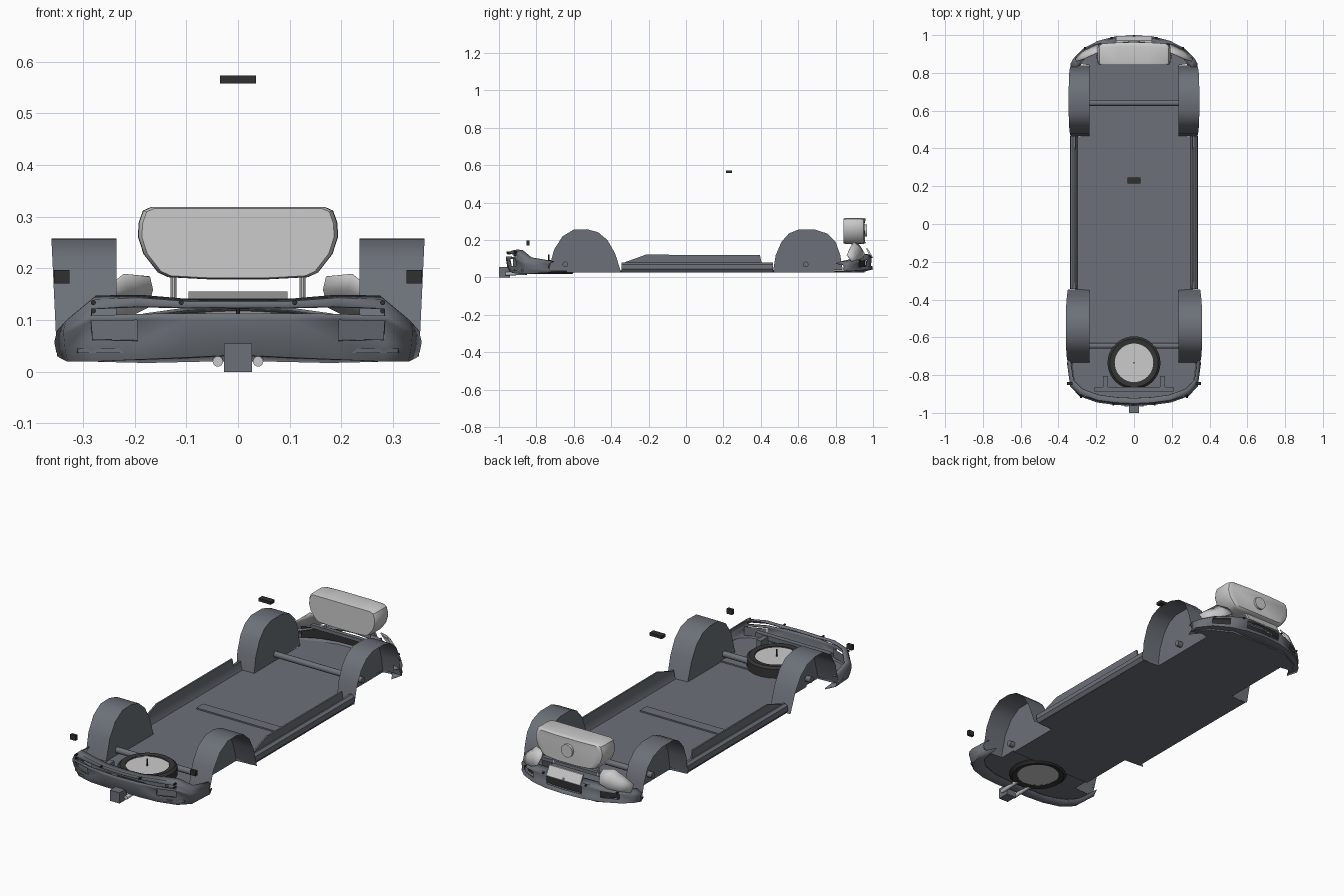
import bpy, math
from mathutils import Vector

if "Cube" in bpy.data.objects:
    bpy.data.objects.remove(bpy.data.objects["Cube"])


def material(name, color):
    m = bpy.data.materials.new(name)
    m.diffuse_color = (*color, 1)
    m.use_nodes = True
    m.node_tree.nodes["Principled BSDF"].inputs["Base Color"].default_value = m.diffuse_color
    return m


BODY = material("body_grey", (0.15, 0.165, 0.19))
BLACK = material("black", (0.03, 0.03, 0.03))
RUBBER = material("rubber", (0.035, 0.035, 0.035))


def make(name, verts, faces, mat=None, mirror=False, thick=0, smooth=True, angle=35):
    me = bpy.data.meshes.new(name)
    me.from_pydata(verts, [], faces)
    me.update()
    ob = bpy.data.objects.new(name, me)
    bpy.context.collection.objects.link(ob)
    if mat:
        me.materials.append(mat)
    if mirror:
        ob.modifiers.new("mirror", 'MIRROR').merge_threshold = 0.0005
    if thick:
        s = ob.modifiers.new("thickness", 'SOLIDIFY')
        s.thickness, s.offset = thick, 0
    if smooth:
        bpy.ops.object.select_all(action='DESELECT')
        ob.select_set(True)
        bpy.context.view_layer.objects.active = ob
        bpy.ops.object.shade_smooth_by_angle(angle=math.radians(angle))
    return ob


def box(name, x, y, z, mat=None, mirror=False):
    v = [(a, b, c) for a in x for b in y for c in z]
    f = [(0, 1, 3, 2), (4, 6, 7, 5), (0, 4, 5, 1), (2, 3, 7, 6), (0, 2, 6, 4), (1, 5, 7, 3)]
    return make(name, v, f, mat, mirror, smooth=False)


def loft(name, rings, mat=None, mirror=False, caps=True, closed=True, thick=0):
    n = len(rings[0])
    v = [p for r in rings for p in r]
    f = [(i * n + j, i * n + (j + 1) % n, (i + 1) * n + (j + 1) % n, (i + 1) * n + j)
         for i in range(len(rings) - 1) for j in range(n if closed else n - 1)]
    if caps:
        f += [tuple(reversed(range(n))), tuple(range((len(rings) - 1) * n, len(rings) * n))]
    return make(name, v, f, mat, mirror, thick)


def tube(name, a, b, r, mat=None, mirror=False, n=20):
    a, b = Vector(a), Vector(b)
    q = (b - a).to_track_quat('Z', 'Y')
    ring = [q @ Vector((r * math.cos(2 * math.pi * k / n), r * math.sin(2 * math.pi * k / n), 0))
            for k in range(n)]
    return loft(name, [[a + p for p in ring], [b + p for p in ring]], mat, mirror)


def slab(name, half, z0, z1, mat):
    outline = half + [(-x, y) for x, y in reversed(half)]
    return loft(name, [[(x, y, z) for x, y in outline] for z in (z0, z1)], mat)


# floor pan: main section between and beside the wheels, plus rear deck
slab("floor_pan", [(.235, -.64), (.235, -.35), (.32, -.345), (.325, .46), (.235, .47),
                   (.235, .84), (.30, .85), (.27, .90), (.16, .955)], .027, .038, BODY)
slab("rear_deck", [(.25, -.92), (.31, -.88), (.33, -.735), (.235, -.73), (.235, -.62)],
     .036, .045, BODY)
box("floor_crossmember", (-.23, .23), (-.01, .045), (.036, .045), BODY)


# wheel arches: curved roof strip closed by an inner wall
def arch(name, prof, x0, x1):
    n = len(prof)
    v = [(x0, y, z) for y, z in prof]
    v += [(x1 - .012 * (1 - z / .255), y, z) for y, z in prof]
    f = [(i, i + 1, n + i + 1, n + i) for i in range(n - 1)] + [tuple(range(n))]
    make(name, v, f, BODY, mirror=True, angle=40)


arch("front_wheel_arch", [(.465, .03), (.48, .12), (.51, .19), (.55, .235), (.60, .256),
                          (.69, .256), (.755, .235), (.80, .19), (.825, .12), (.838, .04)], .235, .346)
arch("rear_wheel_arch", [(-.347, .03), (-.38, .13), (-.42, .2), (-.47, .242), (-.53, .258),
                         (-.60, .256), (-.66, .22), (-.705, .15), (-.735, .04)], .235, .361)

# sills with raised inner flange
sec = [(.295, .03), (.325, .028), (.338, .045), (.335, .07), (.322, .08), (.31, .08), (.305, .045)]
loft("sill", [[(x, y, z) for x, z in sec] for y in (-.345, .465)], BODY, mirror=True)
fl = [(-.345, .075), (-.215, .122), (.395, .12), (.405, .075)]
loft("sill_flange", [[(x, y, z) for y, z in fl] for x in (.308, .316)], BODY, mirror=True)

# axle tubes
tube("front_axle_tube", (-.24, .64, .07), (.24, .64, .07), .015, BODY)
tube("rear_axle_tube", (-.24, -.645, .07), (.24, -.645, .07), .015, BODY)
for nm, y in (("front", .64), ("rear", -.645)):
    tube(nm + "_axle_stub", (.23, y, .07), (.262, y, .07), .015, BODY, mirror=True)

# spare wheel lying flat
tyre = [(.102, .025), (.128, .02), (.14, .03), (.14, .083), (.128, .093), (.102, .09)]
N = 40
loft("spare_tyre", [[(r * math.cos(2 * math.pi * k / N), -.735 + r * math.sin(2 * math.pi * k / N), z)
                     for k in range(N)] for r, z in tyre], RUBBER, caps=False)
tube("spare_wheel_disc", (0, -.735, .026), (0, -.735, .086), .102, n=N)
tube("spare_wheel_bolt", (0, -.735, .08), (0, -.735, .122), .004, BLACK, n=8)


# bumpers: mirrored curved shells made of rows, with openings left out
def bumper(name, plan, rows, holes):
    n = len(plan)
    v = [(x * (1 - k), y * (1 - k), z) for k, zs in rows for (x, y), z in zip(plan, zs)]
    f = [(i * n + j, i * n + j + 1, (i + 1) * n + j + 1, (i + 1) * n + j)
         for i in range(len(rows) - 1) for j in range(n - 1) if (i, j) not in holes]
    make(name, v, f, BODY, mirror=True, thick=.006, angle=50)


bumper("rear_bumper",
       [(0, -.96), (.10, -.955), (.195, -.942), (.285, -.91), (.335, -.86), (.352, -.735)],
       [(.04, (.138, .138, .146, .145, .105, .085)),
        (.012, (.134, .134, .141, .138, .097, .078)),
        (.006, (.124, .124, .126, .122, .088, .068)),
        (.0, (.113, .113, .112, .108, .08, .06)),
        (.0, (.100, .100, .100, .098, .072, .055)),
        (.008, (.055, .055, .060, .062, .045, .04)),
        (.02, (.035, .03, .026, .022, .022, .03)),
        (.09, (.024, .022, .02, .022, .025, .03))],
       {(2, 0), (2, 1), (2, 2), (4, 2)})
bumper("front_bumper",
       [(0, .997), (.10, .99), (.19, .967), (.27, .925), (.315, .88), (.335, .845)],
       [(.05, (.125, .122, .11, .095, .085, .075)),
        (.008, (.12, .117, .105, .09, .08, .07)),
        (.0, (.105, .103, .094, .082, .072, .06)),
        (.004, (.062, .062, .06, .055, .05, .045)),
        (.0, (.045, .044, .042, .04, .036, .036)),
        (.06, (.03, .03, .03, .03, .03, .032))],
       {(2, 0), (2, 2)})

# recessed panels behind the bumper openings
loft("rear_lamp_pocket", [[(.19, -.925, z), (.29, -.885, z)] for z in (.058, .104)],
     BODY, mirror=True, caps=False, closed=False)
loft("front_intake_panel", [[(0, .96, z), (.10, .955, z), (.19, .935, z), (.27, .895, z)]
                            for z in (.05, .106)], BLACK, mirror=True, caps=False, closed=False)

# parking sensors
for i, (x, y, z) in enumerate([(.11, -.955, .134), (.28, -.915, .134), (.28, -.915, .118),
                               (.12, .984, .112), (.26, .93, .09)]):
    s = math.copysign(1, y)
    tube("parking_sensor_%d" % i, (x, y - s * .012, z), (x, y + s * .006, z), .005, BLACK, True, 10)

# rear crash bar, brackets, tow block and exhausts
box("rear_crash_bar", (-.21, .21), (-.888, -.862), (.08, .105), BODY)
box("rear_bar_bracket", (.138, .164), (-.865, -.805), (.045, .10), BODY, mirror=True)
box("tow_block", (-.027, .027), (-1.0, -.94), (0, .055), BODY)
tube("exhaust_tip", (.039, -.965, .02), (.039, -.85, .024), .01, None, True)

# front crossbeam, posts and number plate panel
box("front_crossbeam", (-.2, .2), (.875, .895), (.125, .142), BODY)
tube("grille_post", (.125, .89, .13), (.125, .89, .20), .006, None, True, 10)
pl = [(.962, .155), (.972, .155), (.996, .112), (.986, .11)]
loft("front_plate_panel", [[(x, y, z) for y, z in pl] for x in (-.096, .096)])

# headlamps: curved angular shells
loft("headlamp", [
    [(.175, .955, .125), (.165, .935, .16), (.17, .915, .183)],
    [(.215, .945, .105), (.215, .925, .16), (.22, .895, .188)],
    [(.265, .92, .095), (.268, .90, .135), (.26, .875, .155)],
    [(.305, .885, .085), (.308, .872, .105), (.305, .86, .12)]],
    mirror=True, caps=False, closed=False, thick=.005)

# grille block: rounded trapezoid lofted front to back
half = [(.06, .179), (.135, .183), (.155, .192), (.183, .228), (.194, .262),
        (.192, .29), (.184, .312), (.168, .319), (.08, .319)]
outline = half + [(-x, z) for x, z in reversed(half)]
loft("grille_block", [[(x * k, y - abs(x) * bow, .25 + (z - .25) * k) for x, z in outline]
                      for y, k, bow in ((.843, .96, 0), (.853, .995, 0), (.945, 1, .06),
                                        (.960, .97, .06), (.966, .91, .06))])
tube("grille_disc", (0, .955, .25), (0, .968, .25), .032, n=28)

# small loose modules: roof mirror base and rear side markers
box("mirror_base", (-.035, .035), (.215, .247), (.558, .573), BLACK)
box("side_marker", (.326, .356), (-.853, -.837), (.171, .197), BLACK, mirror=True)
